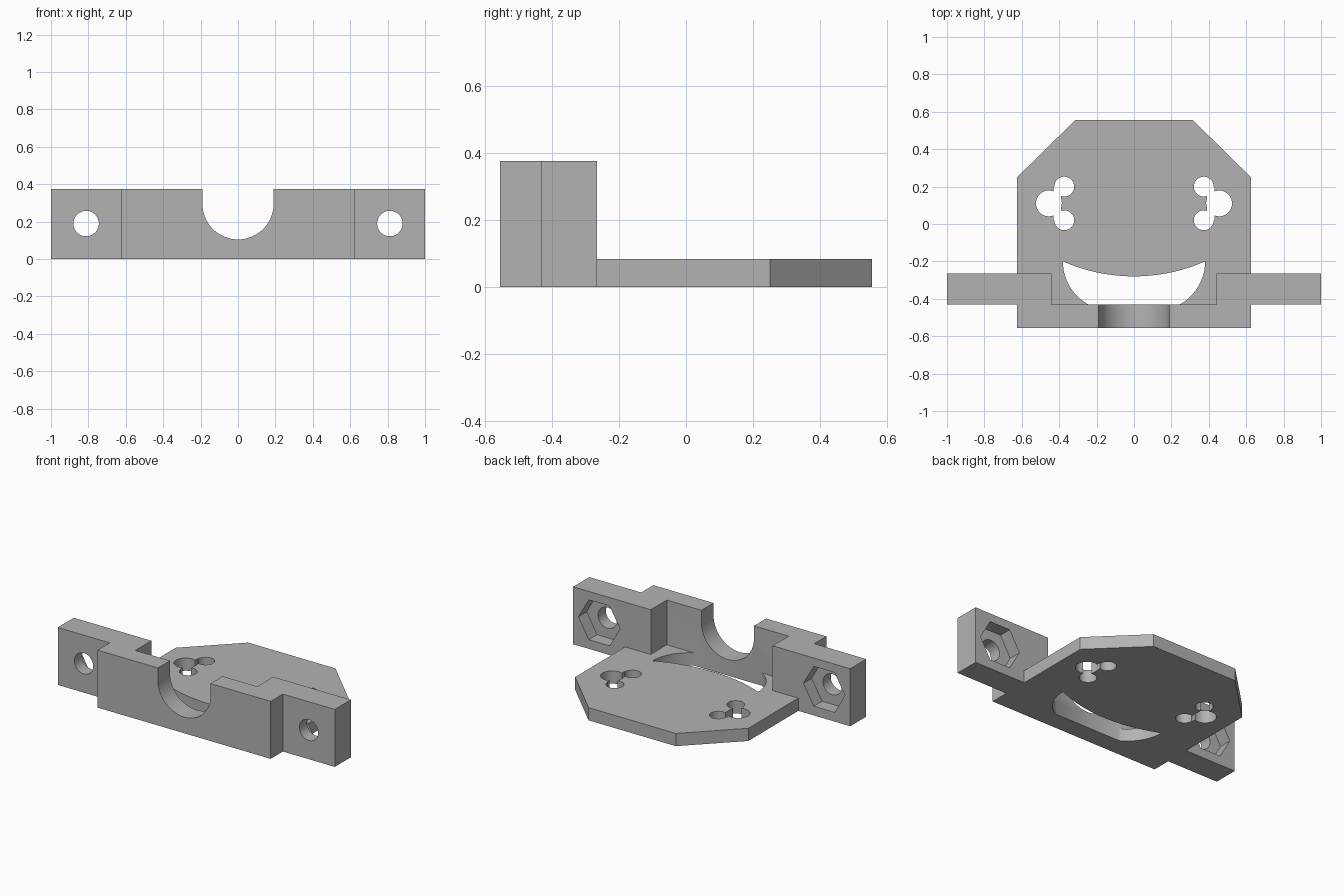
import bpy
from math import sin, cos, tau, pi, asin

cube = bpy.data.objects.get("Cube")
if cube:
    bpy.data.objects.remove(cube, do_unlink=True)

gray = bpy.data.materials.new("plain gray")
gray.use_nodes = True
gray.diffuse_color = (0.45, 0.45, 0.45, 1)
gray.node_tree.nodes["Principled BSDF"].inputs["Base Color"].default_value = gray.diffuse_color


def arc(cx, cy, r, start, end, n):
    """Points along an arc, both ends included."""
    steps = [start + (end - start) * i / n for i in range(n + 1)]
    return [(cx + r * cos(a), cy + r * sin(a)) for a in steps]


def circle(cx, cy, r, n=48):
    return arc(cx, cy, r, 0, tau, n)[:-1]


def mirrored(half):
    """Close a right-hand outline with its left-hand mirror image."""
    return half + [(-x, y) for x, y in reversed(half)]


def prism(name, outline, lo, hi, along="z"):
    """Extrude an outline in xy along z, or an outline in xz along y."""
    n = len(outline)
    if along == "z":
        verts = [(x, y, h) for h in (lo, hi) for x, y in outline]
    else:
        verts = [(x, h, z) for h in (hi, lo) for x, z in outline]
    faces = [list(reversed(range(n))), list(range(n, 2 * n))]
    faces += [[i, (i + 1) % n, n + (i + 1) % n, n + i] for i in range(n)]
    mesh = bpy.data.meshes.new(name)
    mesh.from_pydata(verts, [], faces)
    mesh.materials.append(gray)
    obj = bpy.data.objects.new(name, mesh)
    bpy.context.collection.objects.link(obj)
    return obj


def combine(target, tool, operation="DIFFERENCE"):
    """Apply a boolean and discard the tool."""
    mod = target.modifiers.new("boolean", "BOOLEAN")
    mod.operation, mod.object, mod.solver = operation, tool, "EXACT"
    graph = bpy.context.evaluated_depsgraph_get()
    result = bpy.data.meshes.new_from_object(target.evaluated_get(graph))
    target.modifiers.clear()
    target.data = result
    bpy.data.objects.remove(tool, do_unlink=True)


# Base plate with two chamfered rear corners
plate = prism("base_plate", mirrored([(0.625, -0.5), (0.625, 0.25), (0.315, 0.555)]), 0, 0.083)

# Crescent opening: shallow rear arc, rounded ends
R = 0.94
half_angle = asin(0.38 / R)
rear = arc(0, -0.28 + R, R, -pi / 2 - half_angle, -pi / 2 + half_angle, 40)
right_end = arc(0.116, -0.2, 0.264, 0, -1.15, 20)[1:]
left_end = [(-x, y) for x, y in reversed(right_end)]
combine(plate, prism("crescent_cutter", list(reversed(rear + right_end + left_end)), -0.1, 0.2))

# Clover-shaped openings: three round holes joined by a narrow slot
for side in (-1, 1):
    x = side * 0.41
    slot = [(x - 0.021, 0.02), (x + 0.021, 0.02), (x + 0.021, 0.2), (x - 0.021, 0.2)]
    for outline in (circle(side * 0.373, 0.2, 0.053), circle(side * 0.373, 0.02, 0.053),
                    circle(side * 0.455, 0.11, 0.069), slot):
        combine(plate, prism("clover_cutter", outline, -0.1, 0.2))

# Upright front wall with the two mounting ears behind it
wall_half = [(0.625, -0.555), (0.625, -0.43), (1, -0.43), (1, -0.265), (0.44, -0.265), (0.44, -0.43)]
bracket = prism("mounting_bracket", mirrored(wall_half), 0, 0.375)

# Round-bottomed notch in the wall
notch = arc(0, 0.295, 0.19, -pi, 0, 48) + [(0.19, 0.5), (-0.19, 0.5)]
combine(bracket, prism("notch_cutter", notch, -0.7, -0.35, "y"))

# Screw holes with hexagonal nut pockets at the back
for side in (-1, 1):
    combine(bracket, prism("screw_cutter", circle(side * 0.812, 0.19, 0.068), -0.7, 0, "y"))
    combine(bracket, prism("nut_cutter", circle(side * 0.812, 0.19, 0.15, 6), -0.35, 0, "y"))

# Join into one solid and shade the curved walls smoothly
combine(bracket, plate, "UNION")
bpy.ops.object.select_all(action="DESELECT")
bracket.select_set(True)
bpy.context.view_layer.objects.active = bracket
bpy.ops.object.shade_smooth_by_angle(angle=pi / 6)
